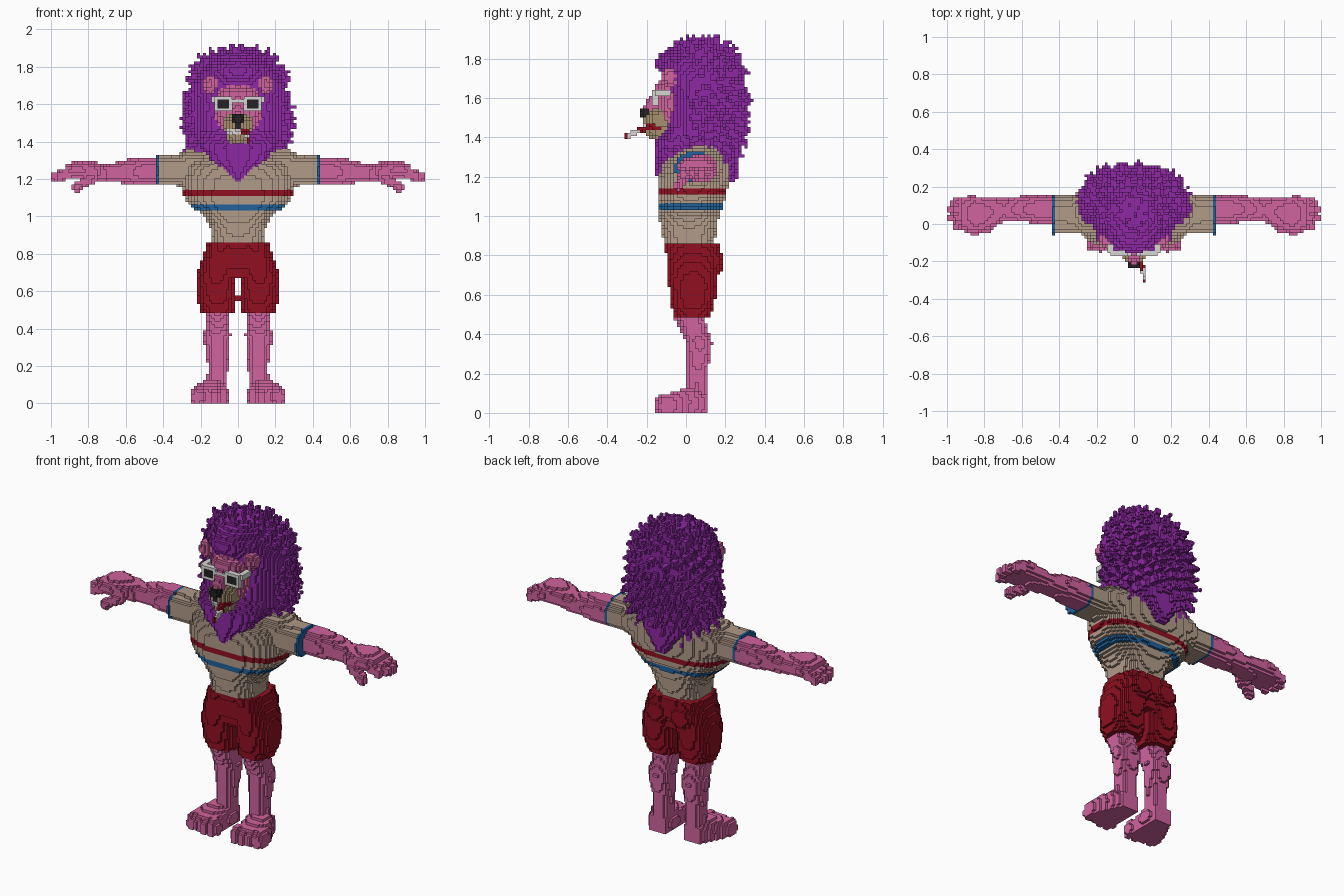
import bpy, math, random
from mathutils import Vector

if "Cube" in bpy.data.objects:
    bpy.data.objects.remove(bpy.data.objects["Cube"])

random.seed(4)
S = 2 / 128                      # size of one block
COLOURS = {
    "purple": (0.27, 0.022, 0.36), "pink": (0.63, 0.125, 0.34),
    "tan": (0.44, 0.325, 0.25), "muzzle tan": (0.39, 0.28, 0.165),
    "red": (0.28, 0.005, 0.015), "blue": (0.016, 0.12, 0.32),
    "white": (0.68, 0.67, 0.66), "black": (0.018, 0.016, 0.016),
}
mats = {}
for name, c in COLOURS.items():
    mats[name] = bpy.data.materials.new(name)
    mats[name].diffuse_color = (*c, 1)
cells = {}                       # block index -> (part, colour)


def fill(part, mat, lo, hi, inside, mirror=False, repaint=False):
    """Fill every block whose centre passes the test; mirror copies it across x."""
    a = [math.floor(v / S) for v in lo]
    b = [math.floor(v / S) + 1 for v in hi]
    for i in range(a[0], b[0]):
        for j in range(a[1], b[1]):
            for k in range(max(a[2], 0), b[2]):
                p = ((i + .5) * S, (j + .5) * S, (k + .5) * S)
                if inside(p):
                    for n in ((i, -1 - i) if mirror else (i,)):
                        if repaint:
                            if (n, j, k) in cells:
                                cells[n, j, k] = (cells[n, j, k][0], mat)
                        else:
                            cells[n, j, k] = (part, mat)


def ball(part, mat, c, r, mirror=False):
    fill(part, mat, [c[n] - r[n] for n in range(3)], [c[n] + r[n] for n in range(3)],
         lambda p: sum(((p[n] - c[n]) / r[n]) ** 2 for n in range(3)) <= 1, mirror)


def box(part, mat, lo, hi, mirror=False, repaint=False):
    fill(part, mat, lo, hi, lambda p: all(lo[n] <= p[n] <= hi[n] for n in range(3)),
         mirror, repaint)


def rod(part, mat, p0, p1, r0, r1, mirror=False):
    p0, p1 = Vector(p0), Vector(p1)
    d, m = p1 - p0, max(r0, r1)

    def inside(p):
        v = Vector(p) - p0
        t = min(1, max(0, v.dot(d) / d.length_squared))
        return (v - d * t).length <= r0 + (r1 - r0) * t
    fill(part, mat, [min(p0[n], p1[n]) - m for n in range(3)],
         [max(p0[n], p1[n]) + m for n in range(3)], inside, mirror)


def loft(part, mat, axis, secs, power=2.4, mirror=False):
    """Sections (position, centre a, centre b, radius a, radius b) along an axis."""
    u, v = [n for n in range(3) if n != axis]
    lo, hi = [0] * 3, [0] * 3
    lo[axis], hi[axis] = secs[0][0], secs[-1][0]
    for n, q in ((u, 1), (v, 2)):
        lo[n] = min(s[q] - s[q + 2] for s in secs)
        hi[n] = max(s[q] + s[q + 2] for s in secs)

    def inside(p):
        for s, e in zip(secs, secs[1:]):
            if s[0] <= p[axis] <= e[0]:
                t = (p[axis] - s[0]) / (e[0] - s[0])
                a, b, ra, rb = (s[n] + (e[n] - s[n]) * t for n in range(1, 5))
                return abs((p[u] - a) / ra) ** power + abs((p[v] - b) / rb) ** power <= 1
        return False
    fill(part, mat, lo, hi, inside, mirror)


# Legs and feet
loft("legs", "pink", 2, [(.08, .112, .05, .055, .06), (.2, .108, .055, .054, .054),
     (.28, .112, .063, .062, .06), (.36, .112, .068, .074, .067),
     (.42, .108, .04, .066, .07), (.5, .11, .012, .063, .08)], 2.2, True)
loft("feet", "pink", 1, [(-.12, .155, .03, .095, .055), (-.04, .148, .04, .092, .075),
     (.03, .13, .05, .078, .085), (.11, .115, .04, .058, .06)], 2.8, True)
for n in range(4):
    ball("feet", "pink", (.08 + .048 * n, -.11 + .006 * n, .035), (.03, .055, .06), True)

# Shorts
loft("shorts", "red", 2, [(.484, .106, .03, .09, .09), (.55, .113, .035, .106, .11),
     (.65, .116, .035, .106, .122), (.72, .105, .035, .105, .13),
     (.859, .08, .03, .085, .135)], 2.5, True)
loft("shorts", "red", 2, [(.67, 0, .03, .1, .1), (.75, 0, .035, .17, .13),
     (.859, 0, .03, .165, .135)], 2.8)
ball("shorts", "red", (.085, .105, .77), (.09, .09, .088), True)

# Shirt with sleeves, chest stripes and cuffs
loft("shirt", "tan", 2, [(.859, 0, .015, .142, .125), (.95, 0, .015, .15, .145),
     (1.0, 0, .012, .178, .155), (1.05, 0, .02, .245, .165), (1.1, 0, .03, .288, .175),
     (1.2, 0, .04, .305, .18), (1.27, 0, .05, .3, .17), (1.32, 0, .07, .28, .13),
     (1.36, 0, .09, .24, .08)], 2.5)
loft("shirt", "tan", 0, [(.18, .07, 1.25, .12, .105), (.27, .065, 1.255, .115, .1),
     (.33, .052, 1.245, .105, .08), (.43, .05, 1.245, .105, .078)], 2.4, True)
box("shirt", "red", (-.32, -.2, 1.11), (.32, .3, 1.14), repaint=True)
box("shirt", "blue", (-.32, -.2, 1.034), (.32, .3, 1.065), repaint=True)
loft("cuffs", "blue", 0, [(.423, .05, 1.245, .108, .08), (.439, .05, 1.245, .108, .08)],
     2.4, True)

# Arms, hands and fingers
loft("arms", "pink", 0, [(.439, .075, 1.24, .078, .075), (.5, .078, 1.24, .078, .076),
     (.58, .08, 1.24, .07, .067), (.65, .08, 1.237, .067, .053),
     (.7, .072, 1.228, .062, .048), (.76, .058, 1.24, .085, .05),
     (.85, .05, 1.25, .097, .052), (.92, .05, 1.24, .088, .042)], 2.2, True)
for y, tip in ((-.012, .95), (.034, .978), (.08, .978), (.12, .955)):
    rod("hands", "pink", (.86, y, 1.25), (tip, y, 1.212), .031, .024, True)
rod("hands", "pink", (.78, -.01, 1.21), (.86, -.035, 1.155), .032, .026, True)

# Mane: solid core, beard, back point and forehead tuft
loft("mane", "purple", 2, [(1.3, 0, .06, .17, .17), (1.38, 0, .06, .215, .19),
     (1.45, 0, .08, .245, .18), (1.6, 0, .095, .262, .18), (1.7, 0, .085, .25, .19),
     (1.78, 0, .065, .205, .2), (1.84, 0, .06, .15, .16), (1.885, 0, .06, .08, .08)], 2.2)
loft("mane", "purple", 2, [(1.17, 0, .235, .02, .02), (1.24, 0, .215, .08, .05),
     (1.36, 0, .18, .18, .095)], 2)
loft("mane", "purple", 2, [(1.19, 0, -.12, .015, .03), (1.25, 0, -.1, .07, .055),
     (1.3, 0, -.085, .15, .07), (1.38, 0, -.075, .2, .08), (1.45, 0, -.03, .21, .07)], 1.9)
ball("mane", "purple", (0, -.055, 1.775), (.13, .1, .075))
# Mane locks spread evenly over the outside, leaving the face free
N = 330
for n in range(N):
    z = 1 - 2 * (n + .5) / N
    a = n * math.pi * (3 - math.sqrt(5))
    d = Vector((math.cos(a) * math.sqrt(1 - z * z), math.sin(a) * math.sqrt(1 - z * z), z))
    d /= sum(abs(q) ** 2.6 for q in d) ** (1 / 2.6)
    taper = 1 - .4 * max(0, -d.y)
    p = Vector((d.x * .262 * taper, .085 + d.y * .195, 1.57 + d.z * .295))
    if p.y < .03 and abs(p.x) < .21 and 1.36 < p.z < 1.75 or p.z < 1.3:
        continue
    out = Vector((d.x / .262, d.y / .195, d.z / .295)).normalized()
    tip = p + out * random.uniform(.035, .062) + Vector((0, 0, -.03 if z < .4 else .012))
    tip.z = min(tip.z, 1.925)
    rod("mane", "purple", p - out * .04, tip, .042, .004)

# Head, ears and muzzle
ball("head", "pink", (0, -.04, 1.57), (.13, .11, .16))
ball("head", "pink", (0, -.09, 1.655), (.105, .065, .045))
ball("ears", "pink", (.15, -.08, 1.705), (.038, .042, .052), True)
ball("muzzle", "muzzle tan", (0, -.13, 1.487), (.082, .088, .072))
ball("muzzle", "muzzle tan", (0, -.125, 1.425), (.06, .075, .042))
rod("head", "pink", (0, -.12, 1.63), (0, -.182, 1.55), .042, .036)
ball("nose", "black", (0, -.205, 1.525), (.038, .032, .03))
box("muzzle", "black", (-.016, -.24, 1.468), (.016, -.18, 1.51), repaint=True)
box("muzzle", "white", (-.06, -.24, 1.432), (.032, -.12, 1.468), repaint=True)
box("muzzle", "red", (.032, -.24, 1.432), (.062, -.12, 1.465), repaint=True)

# Sunglasses
box("glasses", "white", (.028, -.172, 1.562), (.125, -.14, 1.64), True)
box("glasses", "white", (0, -.175, 1.605), (.03, -.14, 1.63), True)
box("glasses", "white", (.11, -.16, 1.608), (.14, -.075, 1.64), True)
box("glasses", "black", (.042, -.2, 1.578), (.106, -.155, 1.625), True, True)

# Cigarette with red holder and ember
rod("cigarette", "red", (.03, -.19, 1.452), (.044, -.235, 1.435), .015, .015)
rod("cigarette", "white", (.046, -.24, 1.432), (.057, -.292, 1.408), .014, .014)
rod("cigarette", "red", (.057, -.3, 1.405), (.057, -.303, 1.403), .012, .012)

# Turn the blocks of each part into a mesh of outer faces
parts = {}
for cell, (part, mat) in cells.items():
    parts.setdefault(part, []).append((cell, mat))
for part, blocks in parts.items():
    verts, faces, slots = {}, [], []
    used = sorted({m for _, m in blocks})
    for cell, mat in blocks:
        for ax in range(3):
            for side in (0, 1):
                near = list(cell)
                near[ax] += 2 * side - 1
                if tuple(near) in cells:
                    continue
                face = []
                for s, t in ((0, 0), (1, 0), (1, 1), (0, 1)):
                    c = list(cell)
                    c[ax] += side
                    c[(ax + 1) % 3] += s
                    c[(ax + 2) % 3] += t
                    face.append(verts.setdefault(tuple(c), len(verts)))
                faces.append(face if side else face[::-1])
                slots.append(used.index(mat))
    if not faces:
        continue
    mesh = bpy.data.meshes.new(part)
    mesh.from_pydata([[q * S for q in v] for v in verts], [], faces)
    for m in used:
        mesh.materials.append(mats[m])
    mesh.polygons.foreach_set("material_index", slots)
    mesh.update()
    bpy.context.collection.objects.link(bpy.data.objects.new(part, mesh))

for m in bpy.data.materials:
    if m.users and not m.is_grease_pencil:
        m.use_nodes = True
        m.node_tree.nodes["Principled BSDF"].inputs["Base Color"].default_value = m.diffuse_color
